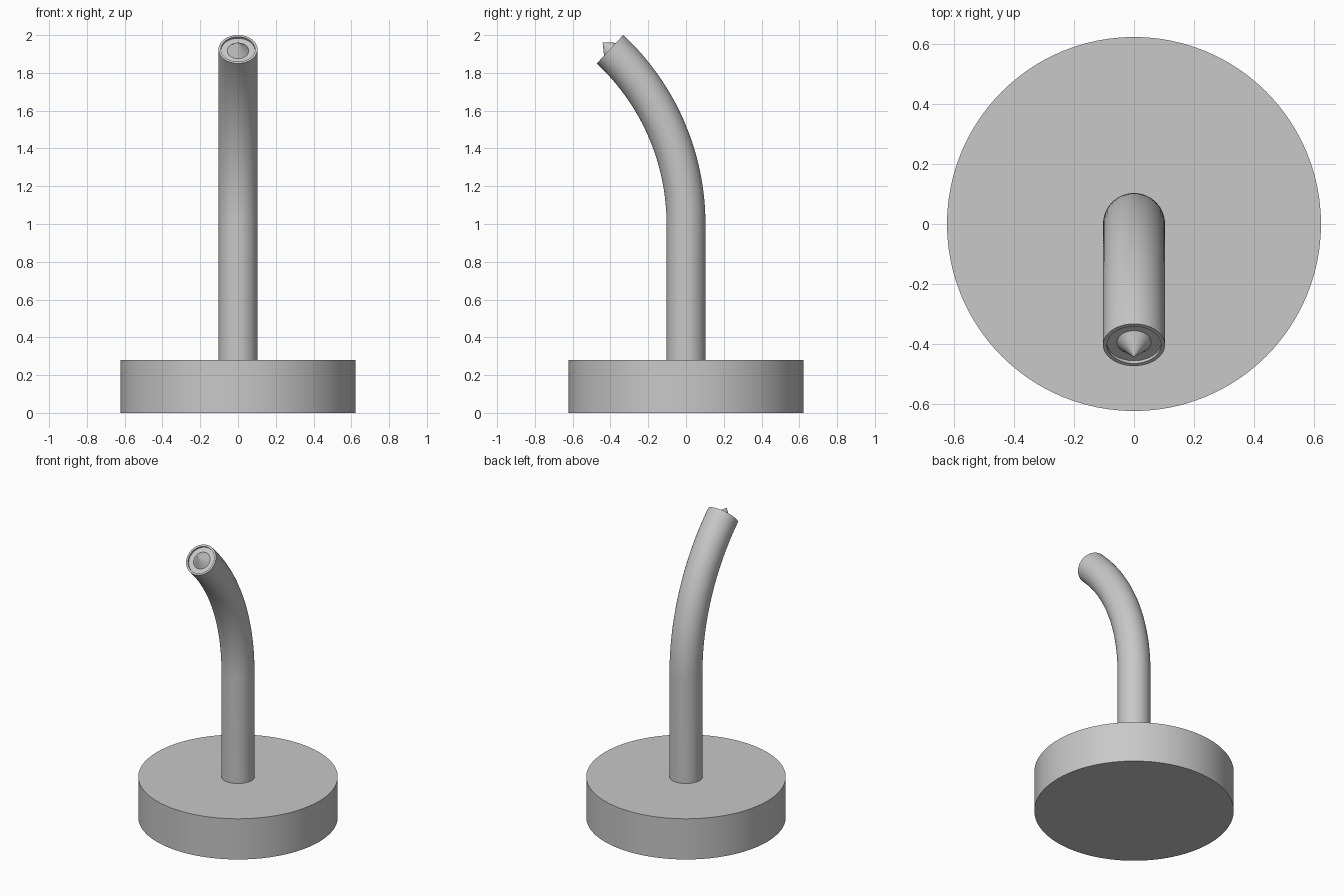
import bpy
import bmesh
from math import sin, cos, pi, radians
from mathutils import Vector, Matrix

if "Cube" in bpy.data.objects:
    bpy.data.objects.remove(bpy.data.objects["Cube"], do_unlink=True)

grey = bpy.data.materials.new("plain grey")
grey.use_nodes = True
colour = (0.58, 0.58, 0.58, 1)
grey.diffuse_color = colour
grey.node_tree.nodes["Principled BSDF"].inputs["Base Color"].default_value = colour

BASE_R, BASE_H = 0.622, 0.28
TUBE_R, BORE_R, RECESS = 0.103, 0.09, 0.012
CONE_R, CONE_OUT = 0.057, 0.053
BEND_Z, BEND_R, BEND = 1.0, 1.265, radians(47)


def loft(name, rings, sides):
    """Skin circles given as (centre, forward tilt, radius), capping both ends."""
    bm = bmesh.new()
    loops = []
    for centre, tilt, radius in rings:
        turn = Matrix.Rotation(tilt, 3, 'X')
        loops.append([bm.verts.new(Vector(centre) + turn @ Vector(
            (radius * cos(2 * pi * i / sides), radius * sin(2 * pi * i / sides), 0)))
            for i in range(sides)])
    for low, high in zip(loops, loops[1:]):
        for i in range(sides):
            j = (i + 1) % sides
            bm.faces.new((low[i], low[j], high[j], high[i]))
    bm.faces.new(loops[0][::-1])
    bm.faces.new(loops[-1])
    bmesh.ops.remove_doubles(bm, verts=bm.verts, dist=1e-6)
    mesh = bpy.data.meshes.new(name)
    bm.to_mesh(mesh)
    bm.free()
    mesh.materials.append(grey)
    obj = bpy.data.objects.new(name, mesh)
    bpy.context.collection.objects.link(obj)
    bpy.ops.object.select_all(action='DESELECT')
    obj.select_set(True)
    bpy.context.view_layer.objects.active = obj
    bpy.ops.object.shade_smooth_by_angle(angle=radians(30))
    return obj


def arc_point(angle):
    return Vector((0, -BEND_R * (1 - cos(angle)), BEND_Z + BEND_R * sin(angle)))


# Round base
loft("base", [((0, 0, 0), 0, BASE_R), ((0, 0, BASE_H), 0, BASE_R)], 96)

# Bent stem, ending in a thin rim around a shallow recess
tip = arc_point(BEND)
axis = Vector((0, -sin(BEND), cos(BEND)))
steps = 32
stem = [((0, 0, BASE_H), 0, TUBE_R)]
stem += [(arc_point(BEND * k / steps), BEND * k / steps, TUBE_R) for k in range(steps + 1)]
stem += [(tip, BEND, BORE_R), (tip - axis * RECESS, BEND, BORE_R)]
loft("bent_stem", stem, 48)

# Pointed cone seated in the recess
loft("tip_cone", [(tip - axis * RECESS, BEND, CONE_R),
                  (tip + axis * CONE_OUT, BEND, 0.0005)], 32)
